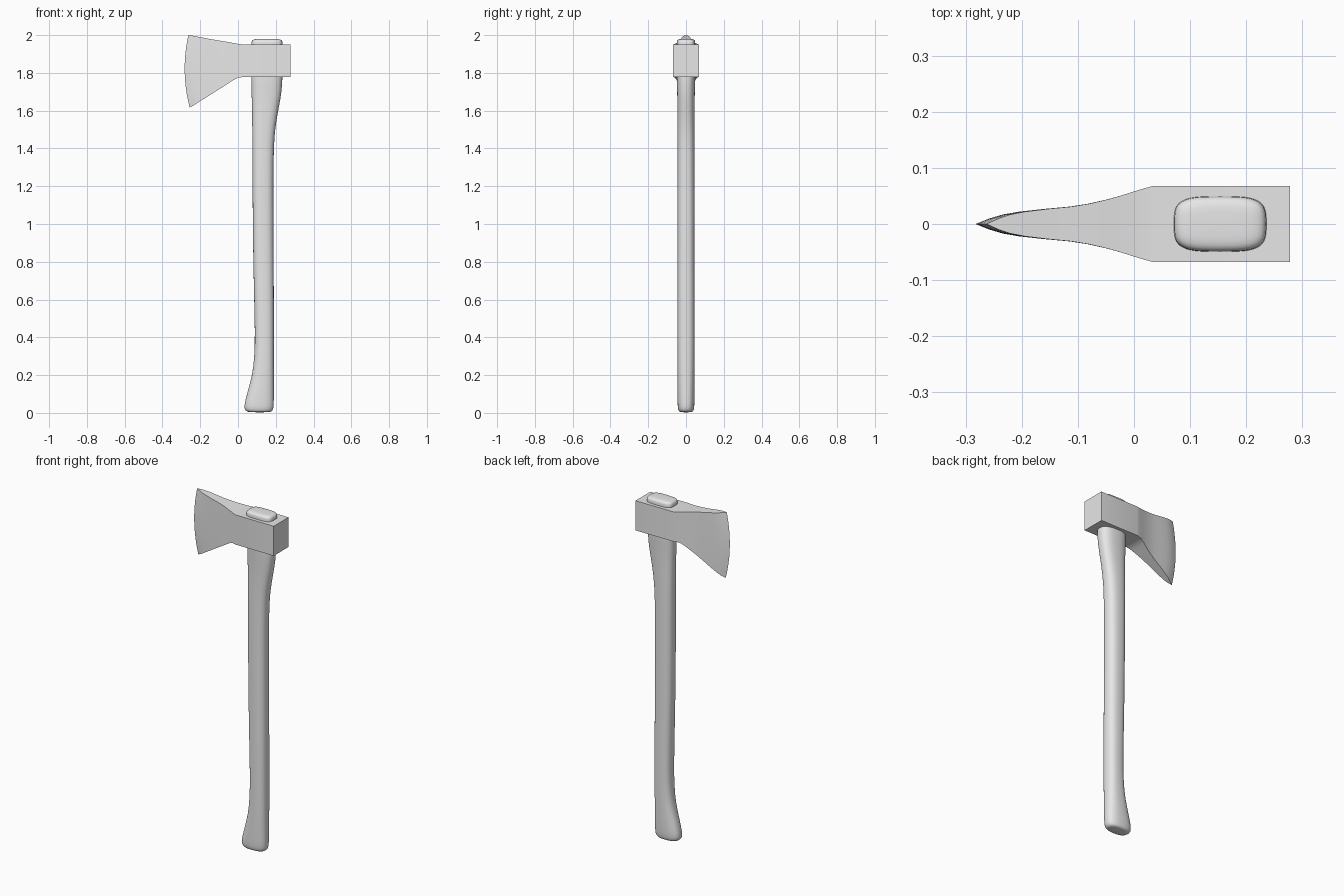
import bpy, bmesh, math

cube = bpy.data.objects.get("Cube")
if cube:
    bpy.data.objects.remove(cube, do_unlink=True)

grey = bpy.data.materials.new("light_grey")
grey.use_nodes = True
grey.diffuse_color = (0.8, 0.8, 0.8, 1)
grey.node_tree.nodes["Principled BSDF"].inputs["Base Color"].default_value = (0.8, 0.8, 0.8, 1)


def loft(name, rings, angle, subdivisions=0):
    """Skin a list of closed rings and cap both ends."""
    bm = bmesh.new()
    loops = [[bm.verts.new(p) for p in ring] for ring in rings]
    for a, b in zip(loops, loops[1:]):
        for i in range(len(a)):
            j = (i + 1) % len(a)
            bm.faces.new((a[i], a[j], b[j], b[i]))
    bm.faces.new(loops[0])
    bm.faces.new(loops[-1])
    bmesh.ops.remove_doubles(bm, verts=bm.verts, dist=0.0001)
    bmesh.ops.recalc_face_normals(bm, faces=bm.faces)
    mesh = bpy.data.meshes.new(name)
    bm.to_mesh(mesh)
    bm.free()
    mesh.materials.append(grey)
    obj = bpy.data.objects.new(name, mesh)
    bpy.context.collection.objects.link(obj)
    bpy.ops.object.select_all(action="DESELECT")
    bpy.context.view_layer.objects.active = obj
    obj.select_set(True)
    if subdivisions:
        sub = obj.modifiers.new("smooth", "SUBSURF")
        sub.levels = sub.render_levels = subdivisions
    bpy.ops.object.shade_smooth_by_angle(angle=math.radians(angle))
    return obj


def oval(x0, x1, half_y, z, power, count=28):
    """Rounded-rectangle ring between x0 and x1 at height z."""
    def bend(v):
        return math.copysign(abs(v) ** (2 / power), v)
    ring = []
    for i in range(count):
        a = 2 * math.pi * i / count
        ring.append(((x0 + x1) / 2 + bend(math.cos(a)) * (x1 - x0) / 2,
                     bend(math.sin(a)) * half_y, z))
    return ring


# Handle: flared foot, slim grip and wide neck (x0, x1, half y, z)
handle_profile = [
    (0.07, 0.16, 0.025, 0.003), (0.045, 0.178, 0.037, 0.006), (0.033, 0.188, 0.043, 0.02),
    (0.034, 0.19, 0.045, 0.05), (0.05, 0.19, 0.045, 0.11), (0.076, 0.19, 0.045, 0.2),
    (0.087, 0.19, 0.045, 0.3), (0.09, 0.19, 0.045, 0.42), (0.084, 0.19, 0.045, 0.65),
    (0.078, 0.188, 0.045, 0.95), (0.077, 0.187, 0.045, 1.25), (0.076, 0.19, 0.045, 1.42),
    (0.075, 0.198, 0.045, 1.52), (0.074, 0.217, 0.045, 1.62), (0.071, 0.232, 0.047, 1.7),
    (0.07, 0.236, 0.05, 1.78), (0.07, 0.237, 0.05, 1.85),
]
loft("handle", [oval(*p, 2.5) for p in handle_profile], 60, 1)

# Rounded end of the handle showing above the head
tip_profile = [(0.07, 0.237, 0.05, 1.9), (0.07, 0.237, 0.05, 1.96),
               (0.073, 0.234, 0.048, 1.971), (0.083, 0.224, 0.04, 1.978),
               (0.105, 0.2, 0.022, 1.98)]
loft("handle_tip", [oval(*p, 3.6) for p in tip_profile], 60, 1)

# Axe head: square poll, pinched cheek and flared blade (x, half y, low z, high z)
head_profile = [
    (0.278, 0.068, 1.777, 1.95), (0.035, 0.068, 1.777, 1.95), (0.02, 0.064, 1.777, 1.951),
    (0.0, 0.058, 1.775, 1.954), (-0.025, 0.05, 1.762, 1.958), (-0.05, 0.043, 1.745, 1.963),
    (-0.08, 0.036, 1.726, 1.968), (-0.11, 0.031, 1.707, 1.973), (-0.15, 0.027, 1.682, 1.98),
    (-0.19, 0.022, 1.657, 1.988), (-0.215, 0.017, 1.641, 1.993), (-0.235, 0.01, 1.628, 1.997),
    (-0.256, 0.0, 1.617, 2.0),
]
ROWS = 12


def head_ring(x, half_y, low, high):
    side = []
    flare = max(0, -x / 0.256) ** 2
    for i in range(ROWS + 1):
        t = i / ROWS
        arc = 1 - (2 * t - 1) ** 2
        side.append((x - flare * (0.023 * arc + 0.007 * t), half_y, low + (high - low) * t))
    return side + [(px, -py, pz) for px, py, pz in reversed(side)]


def blade_head(name):
    rings = [head_ring(*p) for p in head_profile]
    # The sharp edge collapses onto a single line of points
    return loft(name, rings, 35)


head = blade_head("axe_head")
